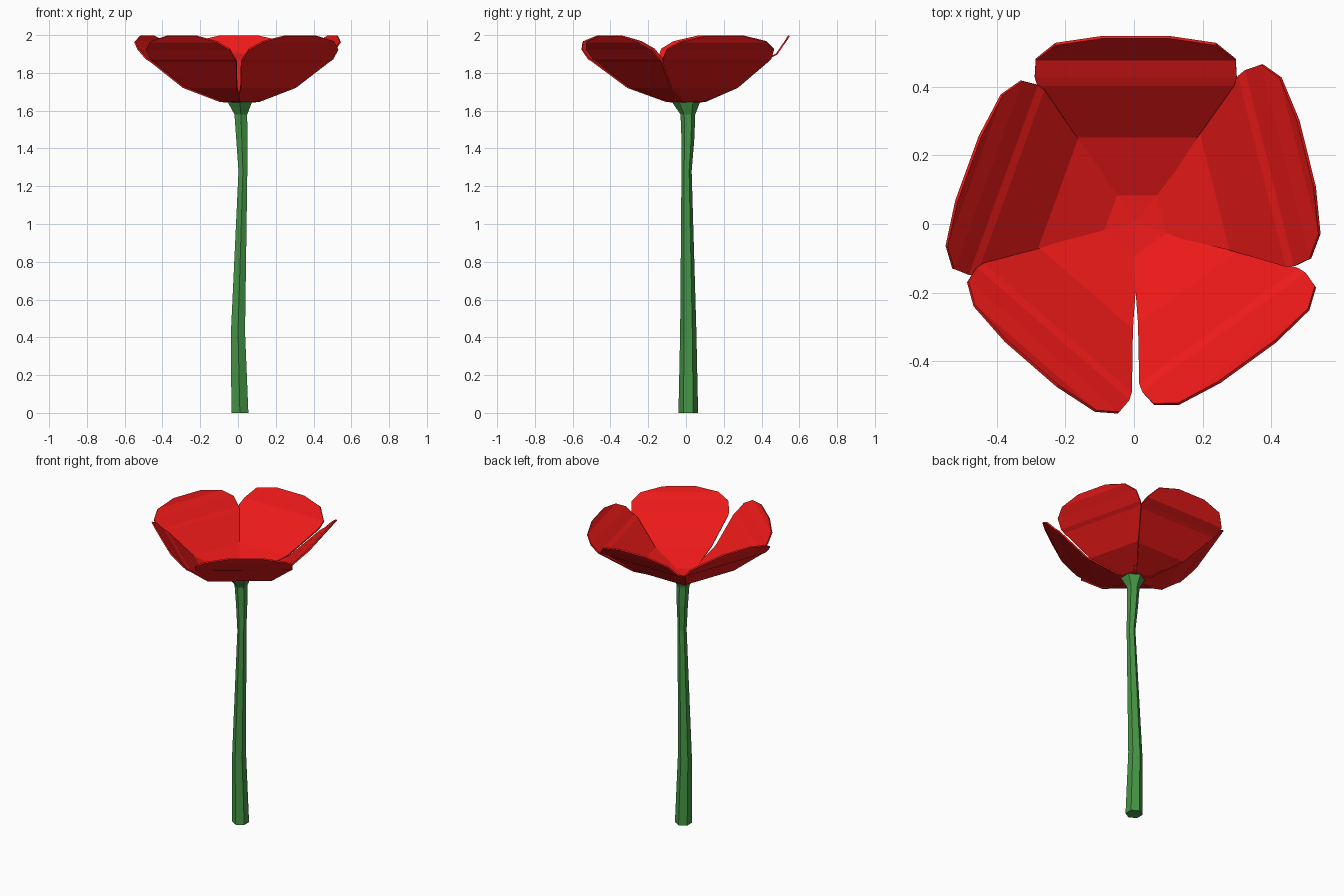
import bpy, bmesh, math
from mathutils import Vector

if "Cube" in bpy.data.objects:
    bpy.data.objects.remove(bpy.data.objects["Cube"])


def material(name, color):
    m = bpy.data.materials.new(name)
    m.diffuse_color = color
    m.use_nodes = True
    m.node_tree.nodes["Principled BSDF"].inputs["Base Color"].default_value = m.diffuse_color
    return m


def finish(bm, name, mat):
    bmesh.ops.recalc_face_normals(bm, faces=bm.faces)
    me = bpy.data.meshes.new(name)
    bm.to_mesh(me)
    bm.free()
    me.materials.append(mat)
    ob = bpy.data.objects.new(name, me)
    bpy.context.collection.objects.link(ob)
    return ob


RED = material("petal_red", (0.85, 0.01, 0.01, 1))
GREEN = material("stem_green", (0.06, 0.3, 0.06, 1))


# Stem: six-sided tube following a gentle bend, flaring under the flower
def make_stem():
    bm = bmesh.new()
    rings = []
    for x, y, z, r in [(0.01, 0.012, 0, 0.052), (0.0, 0.012, 0.43, 0.043),
                       (0.026, 0.003, 1.28, 0.027), (0.02, 0.01, 1.45, 0.034),
                       (0.015, 0.01, 1.58, 0.039), (0.01, 0.0, 1.645, 0.074)]:
        rings.append([bm.verts.new((x + r * math.cos(math.radians(30 + 60 * i)),
                                    y + r * math.sin(math.radians(30 + 60 * i)), z))
                      for i in range(6)])
    for a, b in zip(rings, rings[1:]):
        for i in range(6):
            j = (i + 1) % 6
            bm.faces.new((a[i], a[j], b[j], b[i]))
    bm.faces.new(rings[0])
    bm.faces.new(rings[-1])
    finish(bm, "stem", GREEN)


# Petal: bent strip with (reach, height, half width) rows and a rounded tip
def make_petal(name, angle, reach, shift, knee):
    rows = [(0.0, 1.644, 0.02), (0.08, 1.65, 0.07), (0.25, 1.724, 0.18),
            (0.40, 1.86, 0.287), (0.425, 1.875, 0.295), (0.475, knee, 0.292),
            (0.52, 1.965, 0.235), (0.54, 1.996, 0.10)]
    a = math.radians(angle)
    out = Vector((math.cos(a), math.sin(a), 0))
    side = Vector((-math.sin(a), math.cos(a), 0))
    bm = bmesh.new()
    strip = []
    for r, z, w in rows:
        k = 1 + (reach - 1) * r / 0.54
        mid = Vector((0.005, 0.005, z)) + out * r * k + side * shift * r / 0.54
        strip.append([bm.verts.new(mid + side * s * w) for s in (-1, 1)])
    for p, q in zip(strip, strip[1:]):
        bm.faces.new((p[0], p[1], q[1], q[0]))
    ob = finish(bm, name, RED)
    mod = ob.modifiers.new("thickness", 'SOLIDIFY')
    mod.thickness = 0.009
    mod.offset = 0


make_stem()
for spec in [("petal_back", 90, 1.0, 0.0, 1.9),
             ("petal_right", 14, 0.985, 0.075, 1.925),
             ("petal_front_right", -54, 0.965, 0.025, 1.925),
             ("petal_front_left", -131, 0.945, 0.04, 1.925),
             ("petal_left", 160, 0.95, 0.02, 1.925)]:
    make_petal(*spec)
